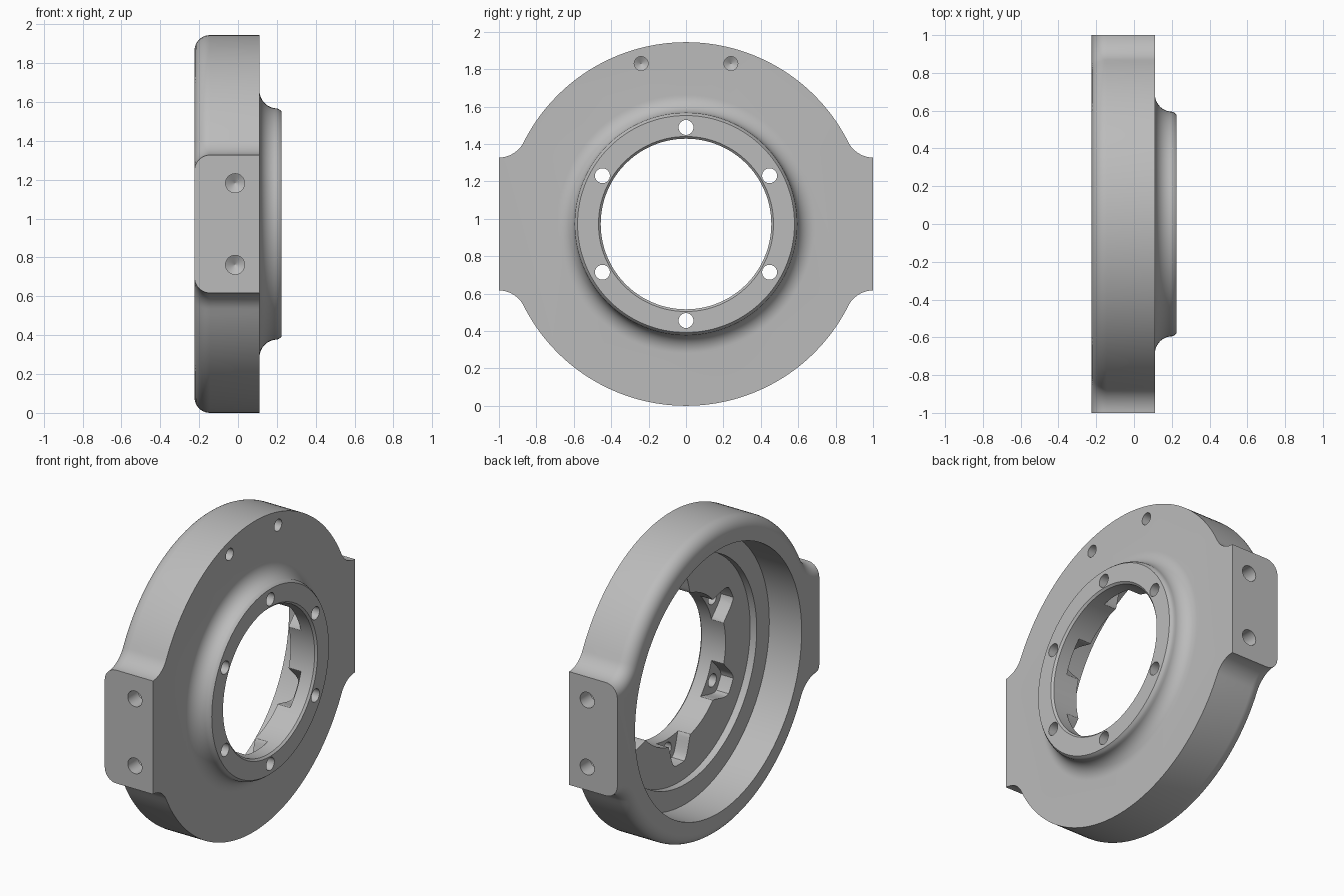
import bpy, bmesh, math
from mathutils import Matrix, Vector

if "Cube" in bpy.data.objects:
    bpy.data.objects.remove(bpy.data.objects["Cube"])

R = 0.972            # outer radius, also the height of the axis
BACK, FACE, TIP = -0.224, 0.11, 0.224
PAD, BLEND, ROUND = 0.355, 0.15, 0.08
BOLT = 0.516

metal = bpy.data.materials.new("plain grey metal")
metal.use_nodes = True
grey = (0.5, 0.5, 0.5, 1)
metal.diffuse_color = grey
metal.node_tree.nodes["Principled BSDF"].inputs["Base Color"].default_value = grey


def finish(name, bm, helper=True):
    bmesh.ops.recalc_face_normals(bm, faces=bm.faces)
    mesh = bpy.data.meshes.new(name)
    bm.to_mesh(mesh)
    bm.free()
    mesh.materials.append(metal)
    ob = bpy.data.objects.new(name, mesh)
    bpy.context.scene.collection.objects.link(ob)
    ob.hide_render = helper
    return ob


def loft(name, rings, helper=True):
    """Bridge equal rings of points and cap both ends."""
    bm = bmesh.new()
    rows = [[bm.verts.new(p) for p in ring] for ring in rings]
    n = len(rows[0])
    for a, b in zip(rows, rows[1:]):
        for i in range(n):
            j = (i + 1) % n
            bm.faces.new((a[i], a[j], b[j], b[i]))
    bm.faces.new(rows[0])
    bm.faces.new(rows[-1])
    return finish(name, bm, helper)


def turned(name, profile, steps=128):
    """Turn (x, radius) points around the main axis."""
    turns = [math.tau * i / steps for i in range(steps)]
    return loft(name, [[(x, r * math.cos(t), R + r * math.sin(t)) for t in turns]
                       for x, r in profile])


def drill(name, start, direction, radius, depth, steps=32):
    """Hole cutter with a conical end."""
    turn = Vector(direction).to_track_quat('Z', 'Y').to_matrix().to_4x4()
    place = Matrix.Translation(start) @ turn
    rings = [[place @ Vector((r * math.cos(math.tau * i / steps),
                              r * math.sin(math.tau * i / steps), z)) for i in range(steps)]
             for z, r in ((-0.05, radius), (depth, radius), (depth + radius * 0.6, radius * 0.03))]
    return loft(name, rings)


def outline(x, off):
    """Round plate with two side pads, shrunk by off."""
    cy = math.sqrt((R + BLEND) ** 2 - (PAD + BLEND) ** 2)
    a = math.atan2(PAD + BLEND, cy)
    f = BLEND + off
    quarter = []
    for i in range(13):
        t = -math.pi / 2 - (math.pi / 2 - a) * i / 12
        quarter.append((min(1, cy + f * math.cos(t)), PAD + BLEND + f * math.sin(t)))
    for i in range(1, 33):
        t = a + (math.pi / 2 - a) * i / 32
        quarter.append(((R - off) * math.cos(t), (R - off) * math.sin(t)))
    half = quarter + [(-y, z) for y, z in quarter[-2::-1]]
    return [(x, y, R + z) for y, z in half + [(y, -z) for y, z in half[::-1]]]


# Plate with a rounded rear edge
rings = []
for i in range(11):
    t = math.pi / 2 * i / 10
    rings.append(outline(BACK + ROUND * (1 - math.sin(t)), ROUND * (1 - math.cos(t))))
body = loft("bearing_housing", [outline(FACE, 0)] + rings, helper=False)

# Raised collar with a sweeping fillet at its foot
fillet = [(FACE + 0.09 * (1 - math.cos(t)), 0.69 - 0.095 * math.sin(t))
          for t in (math.pi / 2 * i / 12 for i in range(13))]
collar = turned("collar", [(0.07, 0.69)] + fillet + [(0.212, 0.59), (TIP, 0.58)])

# Stepped rear cavity and chamfered bore
cavity = turned("cavity_cutter", [(BACK - 0.1, 0.825), (0.0, 0.825), (0.0, 0.70), (0.045, 0.70),
                                  (0.045, 0.456), (TIP - 0.012, 0.456), (TIP, 0.468), (0.3, 0.468)])


# Lobed pocket around the bolt holes
def lobe(t):
    d = abs((math.degrees(t) - 30 + 30) % 60 - 30)
    s = min(1, max(0, (15 - d) / 11))
    return 0.45 + 0.14 * s * s * (3 - 2 * s)


turns = [math.tau * i / 240 for i in range(240)]
pocket = loft("pocket_cutter", [[(x, lobe(t) * math.cos(t), R + lobe(t) * math.sin(t))
                                 for t in turns] for x in (0.0, 0.13)])

# Holes in the collar, the face and the side pads
cutters = [cavity, pocket]
for i in range(6):
    t = math.radians(30 + 60 * i)
    cutters.append(drill("bolt_hole_cutter", (0.3, BOLT * math.cos(t), R + BOLT * math.sin(t)),
                         (-1, 0, 0), 0.04, 0.25))
for side in (-1, 1):
    cutters.append(drill("face_hole_cutter", (FACE, side * 0.24, 1.83), (-1, 0, 0), 0.037, 0.12))
    for dz in (-0.21, 0.21):
        cutters.append(drill("pad_hole_cutter", (-0.015, side, R + dz), (0, -side, 0), 0.049, 0.10))

# Join and cut
for helper in [collar] + cutters:
    mod = body.modifiers.new(helper.name, 'BOOLEAN')
    mod.operation = 'UNION' if helper is collar else 'DIFFERENCE'
    mod.solver = 'EXACT'
    mod.object = helper
bpy.context.view_layer.update()
result = bpy.data.meshes.new_from_object(
    body.evaluated_get(bpy.context.evaluated_depsgraph_get()))
body.modifiers.clear()
body.data = result
for helper in [collar] + cutters:
    bpy.data.objects.remove(helper)

bpy.ops.object.select_all(action='DESELECT')
body.select_set(True)
bpy.context.view_layer.objects.active = body
bpy.ops.object.shade_smooth_by_angle(angle=math.radians(30))
